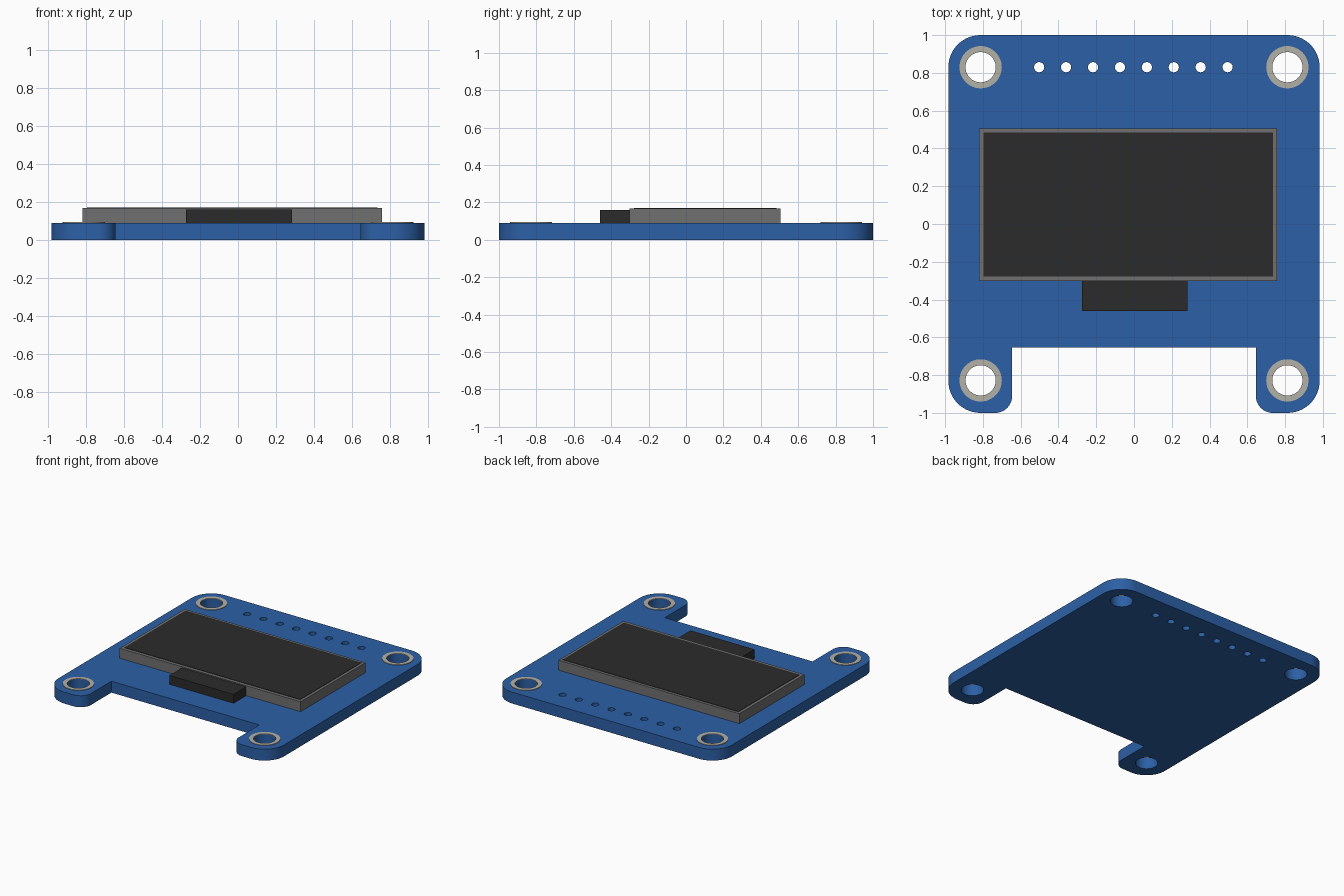
import bpy
import bmesh
import math

old = bpy.data.objects.get("Cube")
if old:
    bpy.data.objects.remove(old, do_unlink=True)


def material(name, rgb, roughness=0.5):
    m = bpy.data.materials.new(name)
    m.use_nodes = True
    m.diffuse_color = (*rgb, 1)
    bsdf = m.node_tree.nodes["Principled BSDF"]
    bsdf.inputs["Base Color"].default_value = (*rgb, 1)
    bsdf.inputs["Roughness"].default_value = roughness
    return m


BLUE = material("board blue", (0.025, 0.117, 0.38))
PAD = material("pad silver", (0.45, 0.44, 0.39))
GREY = material("frame grey", (0.162, 0.162, 0.162))
DARK = material("screen black", (0.024, 0.024, 0.024))


def circle(cx, cy, r, n=48):
    return [(cx + r * math.cos(2 * math.pi * i / n),
             cy + r * math.sin(2 * math.pi * i / n)) for i in range(n)]


def rounded(corners, steps=14):
    """Outline through axis-aligned corners (x, y, radius)."""
    pts = []
    for i, (x, y, r) in enumerate(corners):
        if r == 0:
            pts.append((x, y))
            continue
        px, py, _ = corners[i - 1]
        nx, ny, _ = corners[(i + 1) % len(corners)]
        a, b = math.dist((x, y), (px, py)), math.dist((x, y), (nx, ny))
        ux, uy = (px - x) / a * r, (py - y) / a * r
        vx, vy = (nx - x) / b * r, (ny - y) / b * r
        for k in range(steps + 1):
            t = math.pi / 2 * k / steps
            s, c = 1 - math.sin(t), 1 - math.cos(t)
            pts.append((x + ux * s + vx * c, y + uy * s + vy * c))
    return pts


def plate(name, loops, z0, z1, mat):
    """Extrude an outline with holes between two heights."""
    cu = bpy.data.curves.new(name + "_outline", "CURVE")
    cu.dimensions = "2D"
    cu.fill_mode = "BOTH"
    cu.extrude = (z1 - z0) / 2
    for loop in loops:
        sp = cu.splines.new("POLY")
        sp.points.add(len(loop) - 1)
        for p, (x, y) in zip(sp.points, loop):
            p.co = (x, y, 0, 1)
        sp.use_cyclic_u = True
    tmp = bpy.data.objects.new(name + "_tmp", cu)
    bpy.context.collection.objects.link(tmp)
    dg = bpy.context.evaluated_depsgraph_get()
    me = bpy.data.meshes.new_from_object(tmp.evaluated_get(dg))
    bpy.data.objects.remove(tmp, do_unlink=True)
    bpy.data.curves.remove(cu)
    # Weld the caps to the walls and lift to height
    bm = bmesh.new()
    bm.from_mesh(me)
    bmesh.ops.remove_doubles(bm, verts=bm.verts, dist=1e-5)
    bmesh.ops.translate(bm, verts=bm.verts, vec=(0, 0, (z0 + z1) / 2))
    bmesh.ops.recalc_face_normals(bm, faces=bm.faces)
    bm.to_mesh(me)
    bm.free()
    me.name = name
    me.materials.clear()
    me.materials.append(mat)
    ob = bpy.data.objects.new(name, me)
    bpy.context.collection.objects.link(ob)
    bpy.ops.object.select_all(action="DESELECT")
    ob.select_set(True)
    bpy.context.view_layer.objects.active = ob
    bpy.ops.object.shade_smooth_by_angle(angle=math.radians(30))
    return ob


def box(name, x0, x1, y0, y1, z0, z1, mat):
    bm = bmesh.new()
    bmesh.ops.create_cube(bm, size=1)
    for v in bm.verts:
        v.co = (x0 if v.co.x < 0 else x1, y0 if v.co.y < 0 else y1,
                z0 if v.co.z < 0 else z1)
    me = bpy.data.meshes.new(name)
    bm.to_mesh(me)
    bm.free()
    me.materials.append(mat)
    ob = bpy.data.objects.new(name, me)
    bpy.context.collection.objects.link(ob)
    return ob


# Circuit board with notch, mounting holes and a row of pin holes
TOP = 0.09
W, R, N = 0.983, 0.17, 0.645
mounts = {"front_left": (0.812, -0.828), "front_right": (-0.812, -0.828),
          "back_left": (0.812, 0.83), "back_right": (-0.812, 0.83)}
outline = rounded([(-W, 1, R), (-W, -1, R), (-N, -1, 0.09), (-N, -0.655, 0),
                   (N, -0.655, 0), (N, -1, 0.09), (W, -1, R), (W, 1, R)])
holes = [circle(x, y, 0.08) for x, y in mounts.values()]
pins = [circle(-0.502 + i * 0.1425, 0.83, 0.027, 24) for i in range(8)]
plate("circuit_board", [outline] + holes + pins, 0, TOP, BLUE)

# Metal pads around the mounting holes
for side, (x, y) in mounts.items():
    plate("mount_pad_" + side, [circle(x, y, 0.112), circle(x, y, 0.08)],
          TOP, TOP + 0.004, PAD)

# Display module: frame, dark glass and ribbon connector
box("display_frame", -0.82, 0.758, -0.303, 0.506, TOP, 0.168, GREY)
box("display_glass", -0.796, 0.736, -0.277, 0.484, 0.165, 0.171, DARK)
box("ribbon_connector", -0.275, 0.284, -0.461, -0.303, TOP, 0.16, DARK)
